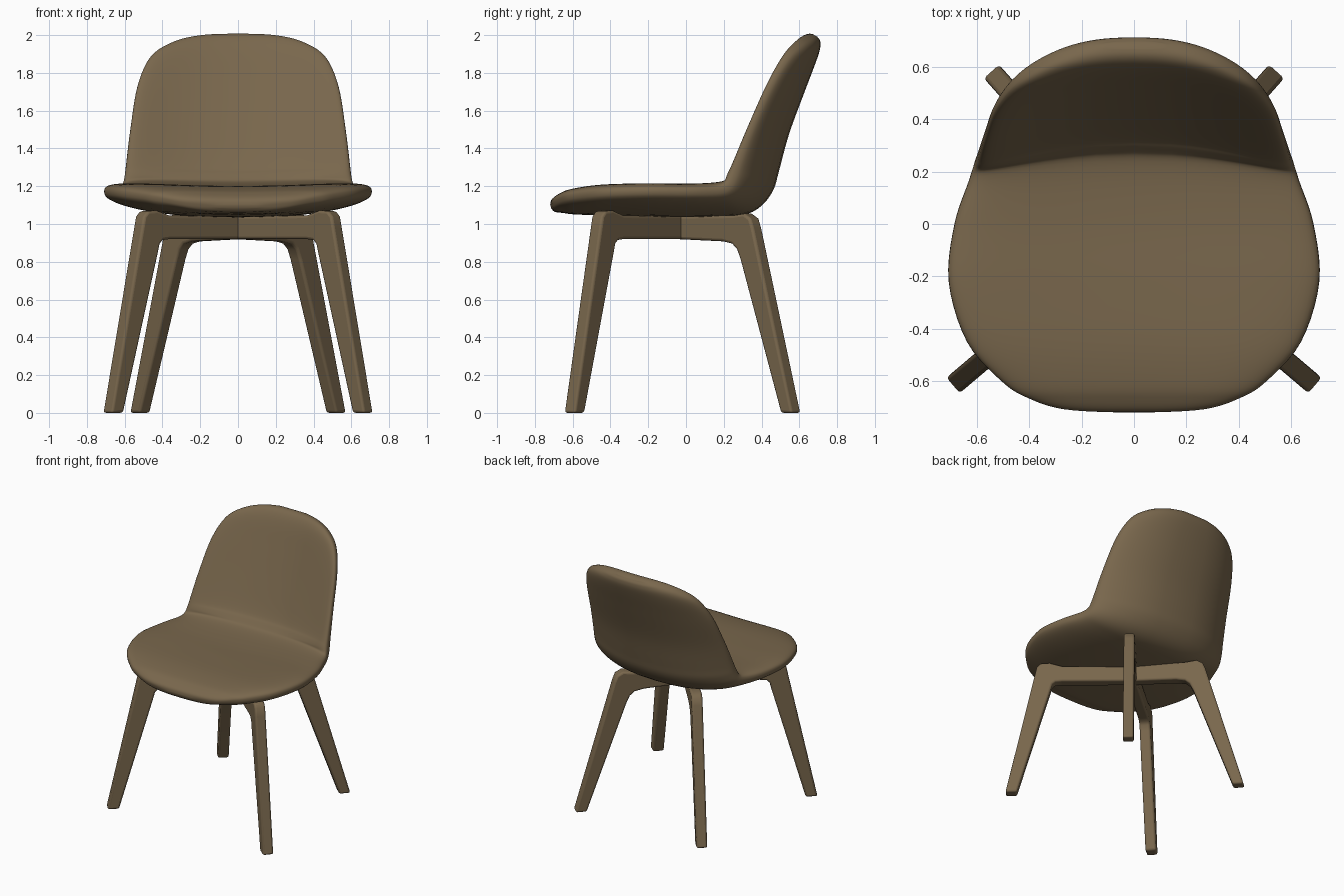
import bpy, bmesh, math
from mathutils import Vector

cube = bpy.data.objects.get("Cube")
if cube:
    bpy.data.objects.remove(cube, do_unlink=True)

brown = bpy.data.materials.new("warm_brown")
brown.use_nodes = True
colour = (0.19, 0.135, 0.073, 1)
brown.diffuse_color = colour
bsdf = brown.node_tree.nodes["Principled BSDF"]
bsdf.inputs["Base Color"].default_value = colour
bsdf.inputs["Roughness"].default_value = 0.7


def finish(bm, name, angle):
    bmesh.ops.recalc_face_normals(bm, faces=bm.faces)
    mesh = bpy.data.meshes.new(name)
    bm.to_mesh(mesh)
    bm.free()
    mesh.materials.append(brown)
    obj = bpy.data.objects.new(name, mesh)
    bpy.context.collection.objects.link(obj)
    bpy.ops.object.select_all(action='DESELECT')
    obj.select_set(True)
    bpy.context.view_layer.objects.active = obj
    bpy.ops.object.shade_smooth_by_angle(angle=math.radians(angle))
    return obj


def spline(keys, steps):
    """Catmull-Rom interpolation through rows of values."""
    rows = [Vector(k) for k in keys]
    out = []
    for i in range(len(rows) - 1):
        a, b, c, d = (rows[min(max(j, 0), len(rows) - 1)] for j in range(i - 1, i + 3))
        for s in range(steps):
            t = s / steps
            out.append(b + (c - a) * (t / 2) + (a * 2 - b * 5 + c * 4 - d) * (t * t / 2)
                       + (b * 3 - a - c * 3 + d) * (t ** 3 / 2))
    return out + [rows[-1]]


# Seat shell stations: centre y, centre z, side shift y, side shift z, half width, half thickness
stations = spline([
    (-.716, 1.092, 0, 0, .10, .010),
    (-.702, 1.096, 0, .010, .28, .034),
    (-.660, 1.108, 0, .022, .41, .051),
    (-.600, 1.116, 0, .030, .505, .065),
    (-.450, 1.122, 0, .042, .637, .077),
    (-.220, 1.119, 0, .053, .707, .082),
    (0, 1.117, 0, .053, .685, .082),
    (.200, 1.125, -.04, .05, .632, .086),
    (.310, 1.148, -.09, .05, .612, .094),
    (.375, 1.215, -.125, .04, .600, .094),
    (.413, 1.300, -.14, .02, .592, .082),
    (.482, 1.500, -.14, 0, .570, .068),
    (.570, 1.730, -.125, 0, .532, .065),
    (.628, 1.880, -.095, 0, .465, .064),
    (.658, 1.952, -.055, 0, .360, .057),
    (.675, 1.986, -.02, 0, .235, .040),
    (.682, 1.999, 0, 0, .110, .015),
], 5)

# Upholstered shell: rounded cross-sections lofted from front lip to top of back
SEG = 64
bm = bmesh.new()
rings = []
for i, (y, z, dy, dz, w, h) in enumerate(stations):
    before, after = stations[max(i - 1, 0)], stations[min(i + 1, len(stations) - 1)]
    ty, tz = after[0] - before[0], after[1] - before[1]
    length = math.hypot(ty, tz)
    ny, nz = -tz / length, ty / length
    ring = []
    for k in range(SEG):
        a = 2 * math.pi * k / SEG
        u = math.copysign(abs(math.cos(a)) ** .62, math.cos(a))
        v = math.copysign(abs(math.sin(a)) ** .75, math.sin(a)) * h
        f = abs(u) ** 2.2
        ring.append(bm.verts.new((u * w, y + dy * f + ny * v, z + dz * f + nz * v)))
    rings.append(ring)
for r0, r1 in zip(rings, rings[1:]):
    for k in range(SEG):
        n = (k + 1) % SEG
        bm.faces.new((r0[k], r0[n], r1[n], r1[k]))
bm.faces.new(rings[0])
bm.faces.new(rings[-1])
finish(bm, "seat_shell", 60)

# Leg outlines as radius from hub and height: foot, outer knee, hub, inner fillet
front_profile = [(.825, 0), (.908, 0), (.695, .98), (.682, 1.04), (.655, 1.068),
                 (.590, 1.072), (.500, 1.045), (0, 1.04), (0, .92), (.500, .92),
                 (.548, .915), (.570, .895), (.582, .85)]
rear_profile = [(.742, 0), (.822, 0), (.610, .75), (.545, .98), (.525, 1.03), (.480, 1.055),
                (.400, 1.045), (0, 1.04), (0, .92), (.330, .908),
                (.395, .895), (.430, .865), (.455, .81)]


def leg(name, profile, direction, half):
    """Extrude a leg-and-beam outline and set it radially under the seat."""
    out = Vector((*direction, 0)).normalized()
    side = Vector((-out.y, out.x, 0)) * half
    hub = Vector((0, -.03, 0))
    bm = bmesh.new()
    face = bm.faces.new([bm.verts.new(hub + out * r + Vector((0, 0, z)) - side)
                         for r, z in profile])
    new = bmesh.ops.extrude_face_region(bm, geom=[face])["geom"]
    bmesh.ops.translate(bm, vec=side * 2,
                        verts=[g for g in new if isinstance(g, bmesh.types.BMVert)])
    obj = finish(bm, name, 40)
    bevel = obj.modifiers.new("soft_edges", 'BEVEL')
    bevel.width = .014
    bevel.segments = 3
    bevel.limit_method = 'ANGLE'
    bevel.angle_limit = math.radians(40)


for label, sx in (("left", 1), ("right", -1)):
    leg("front_leg_" + label, front_profile, (sx * .66, -.56), .039)
    leg("rear_leg_" + label, rear_profile, (sx * .52, .585), .039)
